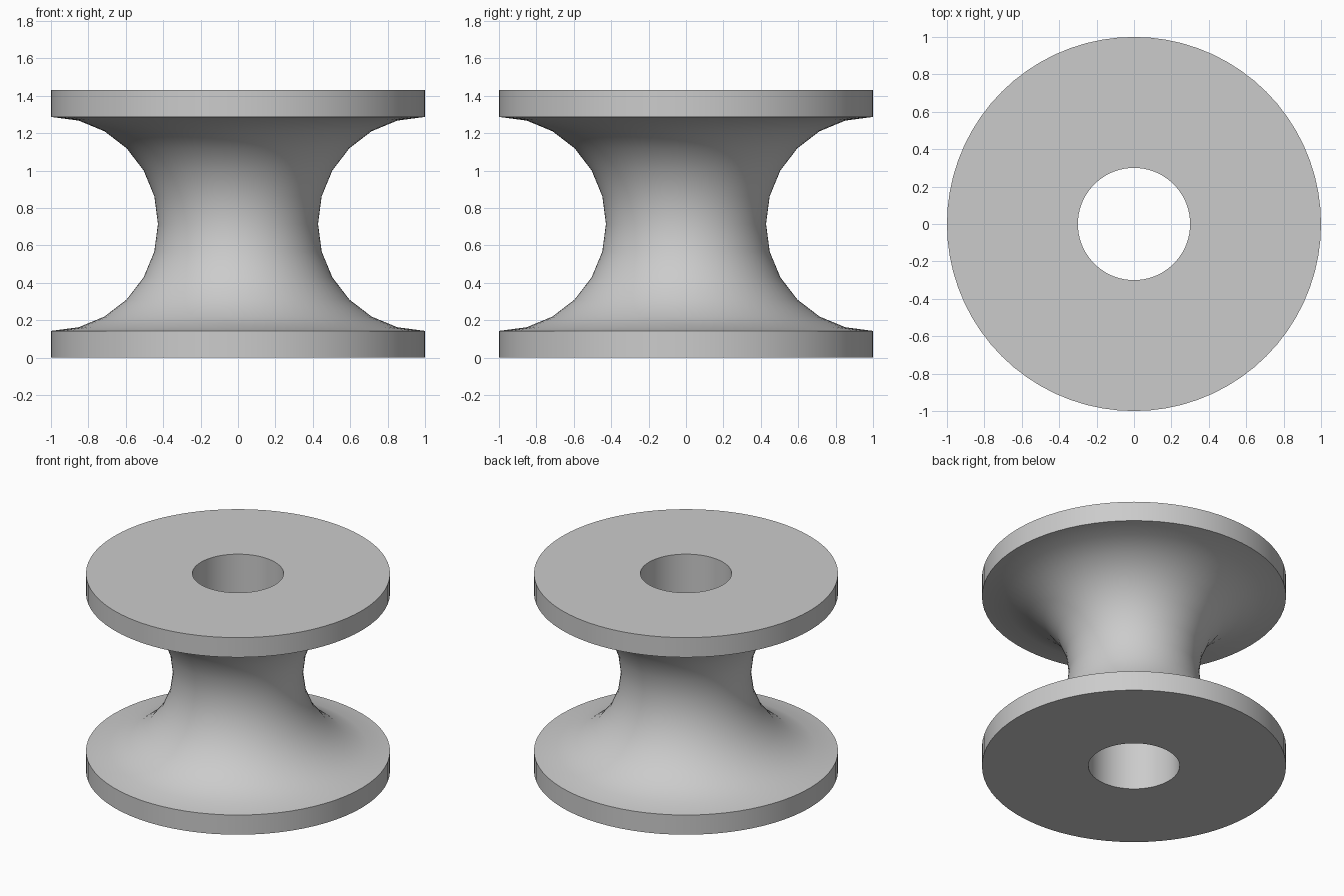
import bpy
import bmesh
from math import cos, sin, pi, radians

cube = bpy.data.objects.get("Cube")
if cube:
    bpy.data.objects.remove(cube)

SEGMENTS = 72
HEIGHT = 1.43
RIM = 0.143          # flange thickness
GROOVE = HEIGHT / 2 - RIM
BORE = 0.3

# Plain grey material
grey = bpy.data.materials.new("light grey")
grey.use_nodes = True
colour = (0.6, 0.6, 0.6, 1)
grey.diffuse_color = colour
grey.node_tree.nodes["Principled BSDF"].inputs["Base Color"].default_value = colour

# Closed cross-section: bore, bottom flange, half-round groove, top flange
profile = [(BORE, 0), (1, 0)]
for i in range(13):
    a = radians(-90 + 15 * i)
    profile.append((1 - GROOVE * cos(a), HEIGHT / 2 + GROOVE * sin(a)))
profile += [(1, HEIGHT), (BORE, HEIGHT)]

# Revolve the section around the z axis
bm = bmesh.new()
rings = []
for s in range(SEGMENTS):
    t = 2 * pi * s / SEGMENTS
    rings.append([bm.verts.new((r * cos(t), r * sin(t), z)) for r, z in profile])
for s in range(SEGMENTS):
    a, b = rings[s], rings[(s + 1) % SEGMENTS]
    for i in range(len(profile)):
        j = (i + 1) % len(profile)
        bm.faces.new((a[i], b[i], b[j], a[j]))
bmesh.ops.recalc_face_normals(bm, faces=bm.faces)

mesh = bpy.data.meshes.new("grooved_roller")
bm.to_mesh(mesh)
bm.free()
mesh.materials.append(grey)
roller = bpy.data.objects.new("grooved_roller", mesh)
bpy.context.collection.objects.link(roller)

# Smooth curved surfaces, keep the rims and bore edges sharp
bpy.ops.object.select_all(action="DESELECT")
roller.select_set(True)
bpy.context.view_layer.objects.active = roller
bpy.ops.object.shade_smooth_by_angle(angle=radians(30))
